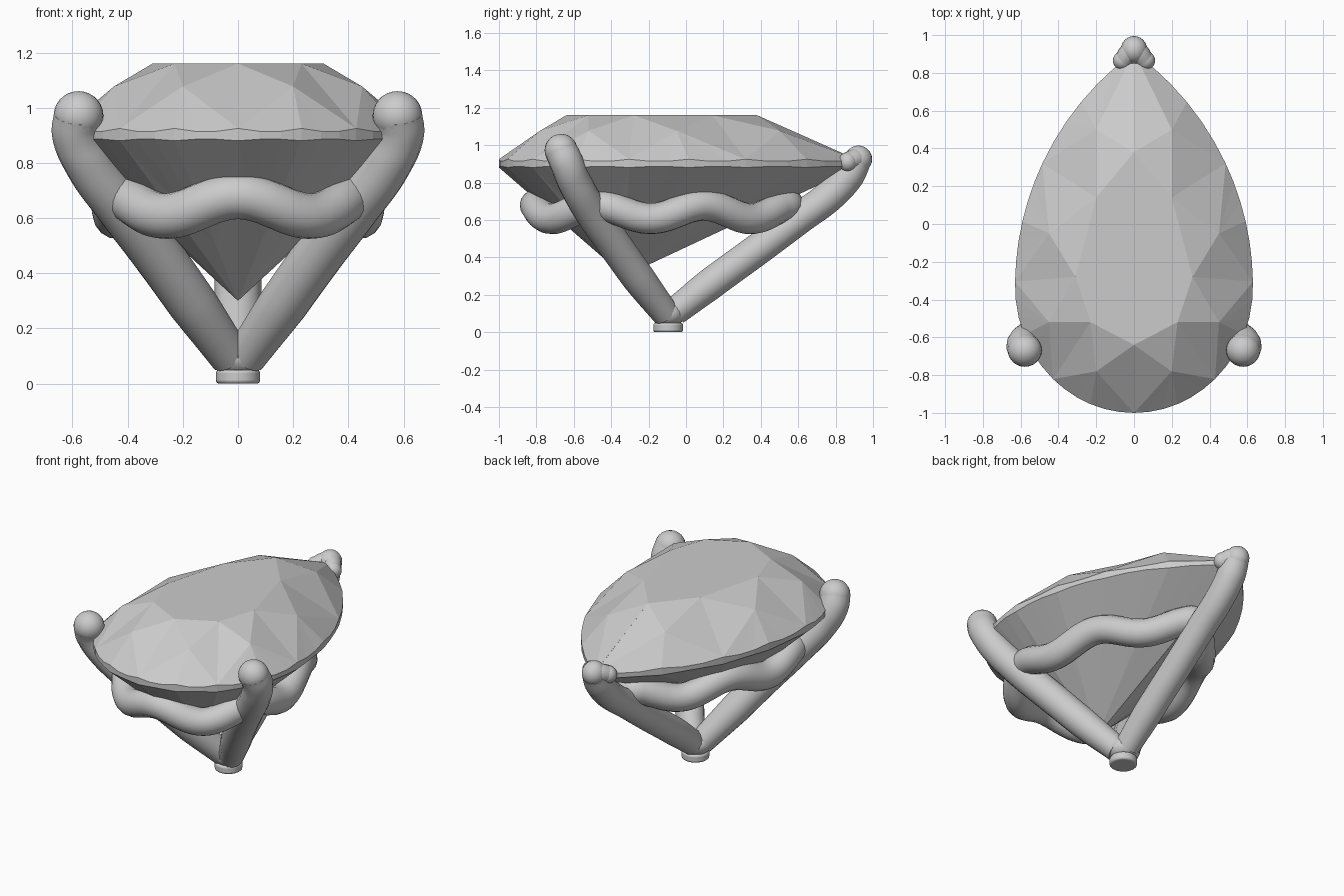
import bpy, bmesh
from math import sin, cos, pi
from mathutils import Vector

if "Cube" in bpy.data.objects:
    bpy.data.objects.remove(bpy.data.objects["Cube"])


def pear(t):
    """Right half of the pear outline, t = 0 at the round front, 1 at the back point."""
    if t < 0.42:
        a = t / 0.42 * pi / 2
        return Vector((0.63 * sin(a), -0.33 - 0.67 * cos(a)))
    a = (t - 0.42) / 0.58 * 0.940
    return Vector((max(0.0, 1.535 * cos(a) - 0.905), -0.33 + 1.535 * sin(a)))


def smooth(ob):
    bpy.ops.object.select_all(action='DESELECT')
    ob.select_set(True)
    bpy.context.view_layer.objects.active = ob
    bpy.ops.object.shade_smooth_by_angle(angle=0.7)


def tube(name, pts, cyclic=False, res=8):
    """Round rod through points (x, y, z, radius)."""
    cu = bpy.data.curves.new(name, 'CURVE')
    cu.dimensions = '3D'
    cu.bevel_depth = 1.0
    cu.bevel_resolution = 6
    cu.resolution_u = res
    cu.use_fill_caps = True
    sp = cu.splines.new('BEZIER')
    sp.bezier_points.add(len(pts) - 1)
    for b, p in zip(sp.bezier_points, pts):
        b.co = p[:3]
        b.radius = p[3]
        b.handle_left_type = b.handle_right_type = 'AUTO'
    sp.use_cyclic_u = cyclic
    ob = bpy.data.objects.new(name, cu)
    bpy.context.collection.objects.link(ob)
    bpy.ops.object.select_all(action='DESELECT')
    ob.select_set(True)
    bpy.context.view_layer.objects.active = ob
    bpy.ops.object.convert(target='MESH')
    ob = bpy.context.view_layer.objects.active
    smooth(ob)
    return ob


def ball(name, loc, r):
    bpy.ops.mesh.primitive_uv_sphere_add(segments=24, ring_count=14, radius=1, location=loc)
    ob = bpy.context.object
    ob.name = name
    ob.scale = r
    smooth(ob)


# Gem: pear brilliant cut, built one half at a time
table = [(0, -0.64), (0.23, -0.52), (0.31, -0.28), (0.2, 0.14), (0, 0.38)]
star = [(0.2, -0.78), (0.45, -0.52), (0.45, -0.05), (0.2, 0.5)]
stops = [0, 0.2, 0.43, 0.69, 1]
culet = Vector((0, -0.33, 0.3))
N = 6
bm = bmesh.new()
for s in (1, -1):
    def face(*pts):
        bm.faces.new([bm.verts.new((s * p[0], p[1], p[2])) for p in pts])

    T = [(x, y, 1.16) for x, y in table]
    M = [(x, y, 1.077) for x, y in star]
    rows = []
    for i in range(4):
        row = []
        for k in range(N + 1):
            p = pear(stops[i] + (stops[i + 1] - stops[i]) * k / N)
            w = 0.007 * cos(4 * pi * k / N)
            row.append(((p.x, p.y, 0.918 + w), (p.x, p.y, 0.884 - w * 0.5)))
        rows.append(row)
    P = [culet + 0.35 * (Vector(r[N // 2][1]) - culet) for r in rows]
    face(*T)
    for i, row in enumerate(rows):
        face(T[i], M[i], T[i + 1])
        face(T[i], row[0][0], M[i])
        face(T[i + 1], M[i], row[N][0])
        face(culet, row[0][1], P[i])
        face(culet, P[i], row[N][1])
        for a, b in zip(row, row[1:]):
            face(M[i], a[0], b[0])
            face(a[0], a[1], b[1], b[0])
            face(P[i], b[1], a[1])
bmesh.ops.remove_doubles(bm, verts=bm.verts, dist=0.0005)
bmesh.ops.recalc_face_normals(bm, faces=bm.faces)
me = bpy.data.meshes.new("pear_gem")
bm.to_mesh(me)
bm.free()
bpy.context.collection.objects.link(bpy.data.objects.new("pear_gem", me))

# Front prongs, mirrored left and right
for side, s in (("right", 1), ("left", -1)):
    path = [(0.03, -0.11, 0.10, 0.075), (0.165, -0.255, 0.29, 0.09), (0.29, -0.38, 0.465, 0.092),
            (0.42, -0.50, 0.635, 0.092), (0.54, -0.595, 0.80, 0.09), (0.585, -0.64, 0.91, 0.09),
            (0.58, -0.67, 0.975, 0.088)]
    tube("front_prong_" + side, [(s * x, y, z, r) for x, y, z, r in path])
    ball("front_prong_tip_" + side, (s * 0.578, -0.668, 0.972), (0.09, 0.088, 0.088))

# Back prong with a V-shaped grip around the gem point
tube("back_prong", [(0, -0.06, 0.11, 0.075), (0, 0.12, 0.25, 0.085), (0, 0.4, 0.455, 0.085),
                    (0, 0.6, 0.605, 0.085), (0, 0.78, 0.74, 0.085), (0, 0.87, 0.84, 0.085),
                    (0, 0.915, 0.915, 0.075)])
ball("back_prong_tip", (0, 0.922, 0.925), (0.07, 0.073, 0.073))
for side, s in (("right", 1), ("left", -1)):
    tube("back_prong_grip_" + side, [(0, 0.93, 0.935, 0.055), (s * 0.03, 0.9, 0.925, 0.055),
                                     (s * 0.06, 0.86, 0.91, 0.05)])
    ball("back_grip_end_" + side, (s * 0.06, 0.865, 0.91), (0.052, 0.05, 0.052))

# Wavy gallery wire hugging the underside of the gem
n = 24
half = []
for k in range(n + 1):
    t = k / n
    p = pear(t) + Vector((0, 0.33))
    half.append((p.x * 0.71, -0.33 + p.y * 0.71, 0.643 + 0.036 * cos(6 * pi * t), 0.083))
loop = half + [(-x, y, z, r) for x, y, z, r in half[-2:0:-1]]
tube("gallery_wire", loop, cyclic=True, res=3)

# Foot where the prongs meet
ball("prong_joint", (0, -0.095, 0.1), (0.1, 0.09, 0.075))
bpy.ops.mesh.primitive_cylinder_add(vertices=32, radius=0.08, depth=0.05, location=(0, -0.095, 0.025))
foot = bpy.context.object
foot.name = "foot"
bev = foot.modifiers.new("round", 'BEVEL')
bev.width = 0.012
bev.segments = 3
smooth(foot)
